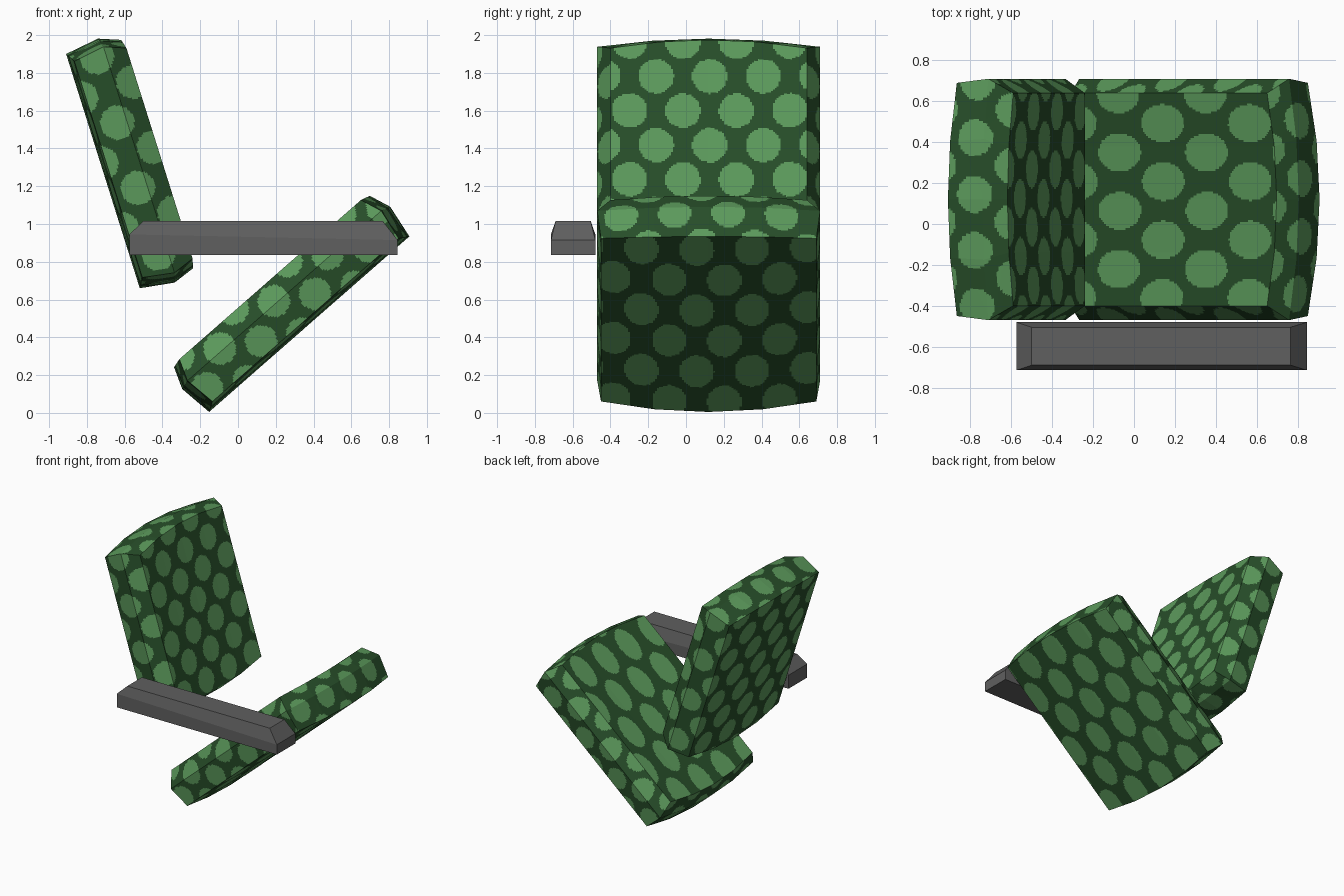
import bpy, bmesh, math
from mathutils import Vector

if "Cube" in bpy.data.objects:
    bpy.data.objects.remove(bpy.data.objects["Cube"])


def material(name, rgb):
    m = bpy.data.materials.new(name)
    m.diffuse_color = (*rgb, 1)
    m.use_nodes = True
    m.node_tree.nodes["Principled BSDF"].inputs["Base Color"].default_value = m.diffuse_color
    return m


DARK = material("dark green fabric", (0.020, 0.075, 0.022))
LIGHT = material("light green dots", (0.105, 0.320, 0.105))
GREY = material("grey armrest", (0.115, 0.115, 0.115))
Y0 = 0.12          # centre line of the cushions


def in_dot(a, b, lattice):
    """True inside a dot of a staggered lattice."""
    a0, b0, da, db, ra, rb = lattice
    near = round((b - b0) / db)
    for k in (near - 1, near, near + 1):
        x = a - a0 - (k % 2) * da / 2
        x -= da * round(x / da)
        y = b - b0 - k * db
        if (x / ra) ** 2 + (y / rb) ** 2 < 1:
            return True
    return False


def cushion(name, origin, along, length, dots):
    """Curved cushion; local axes: u along, v across (world y), n thickness."""
    U = Vector((along[0], 0, along[1])).normalized()
    N = Vector((-U.z, 0, U.x))
    if N.x < 0 and U.x < 0:
        N = -N
    h = length / 2
    # rings: half length, half width, height, edge rise
    rings = [(h, 0.57, 0.0, 0.03), (h + 0.027, 0.59, 0.185, 0.015), (h - 0.016, 0.52, 0.30, 0.014)]

    def ring_point(level, end, f):
        hl, hw, n, rise = rings[level]
        return Vector((h + end * (hl - 0.05 * f * f), Y0 + hw * f, n + rise * f * f))

    bm = bmesh.new()

    def patch(a, b, c, d, n1, n2, kind):
        """Fine grid over quad a-b-c-d, dots marked by position."""
        local = [[a.lerp(b, i / n1).lerp(d.lerp(c, i / n1), j / n2) for j in range(n2 + 1)]
                 for i in range(n1 + 1)]
        vs = [[bm.verts.new(Vector((origin[0], 0, origin[1])) + U * p.x + N * p.z + Vector((0, p.y, 0)))
               for p in row] for row in local]
        for i in range(n1):
            for j in range(n2):
                f = bm.faces.new((vs[i][j], vs[i + 1][j], vs[i + 1][j + 1], vs[i][j + 1]))
                p = (local[i][j] + local[i + 1][j + 1]) / 2
                ab = {"side": (p.x, p.z), "end": (p.y, p.z)}.get(kind, (p.y, p.x))
                f.material_index = int(in_dot(*ab, dots[kind]))

    NU, NV, NK = 130, 26, (16, 11)
    fr = (-1, -0.5, 0, 0.5, 1)
    R = ring_point
    for f0, f1 in zip(fr, fr[1:]):
        for level, kind in ((0, "bottom"), (2, "top")):
            patch(R(level, -1, f0), R(level, 1, f0), R(level, 1, f1), R(level, -1, f1), NU, NV, kind)
        for k in (0, 1):
            for e in (-1, 1):
                patch(R(k, e, f0), R(k, e, f1), R(k + 1, e, f1), R(k + 1, e, f0), NV, NK[k], "end")
    for k in (0, 1):
        for s in (-1, 1):
            patch(R(k, -1, s), R(k, 1, s), R(k + 1, 1, s), R(k + 1, -1, s), NU, NK[k], "side")
    bmesh.ops.remove_doubles(bm, verts=bm.verts, dist=0.0005)
    finish(bm, name, (DARK, LIGHT))


def finish(bm, name, mats):
    bmesh.ops.recalc_face_normals(bm, faces=bm.faces)
    me = bpy.data.meshes.new(name)
    bm.to_mesh(me)
    bm.free()
    for m in mats:
        me.materials.append(m)
    bpy.context.collection.objects.link(bpy.data.objects.new(name, me))


# Seat cushion, tipped up towards +x
end_dots = (-0.06, 0.15, 0.283, 0.19, 0.088, 0.09)
cushion("seat", (-0.153, 0.005), (0.752, 0.659), 1.41, {
    "top": (-0.22, 0.375, 0.285, 0.283, 0.093, 0.138),
    "bottom": (-0.09, 0.08, 0.293, 0.244, 0.091, 0.128),
    "side": (0.074, 0.10, 0.38, 0.115, 0.085, 0.085),
    "end": end_dots})

# Backrest cushion, leaning back
back_dots = (-0.016, 0.508, 0.283, 0.191, 0.093, 0.095)
cushion("backrest", (-0.52, 0.66), (-0.30, 0.954), 1.30, {
    "top": back_dots, "bottom": back_dots,
    "side": (0.509, 0.15, 0.363, 0.145, 0.09, 0.09),
    "end": (0.146, 0.14, 0.275, 0.19, 0.09, 0.09)})

# Armrest: bottom, shoulder and inset top rings
bm = bmesh.new()
levels = [(-0.575, 0.845, -0.715, -0.48, 0.836, 0.836),
          (-0.575, 0.845, -0.715, -0.48, 0.945, 0.915),
          (-0.50, 0.765, -0.69, -0.505, 1.017, 1.017)]
rings = [[bm.verts.new(p) for p in ((x0, y0, za), (x1, y0, zb), (x1, y1, zb), (x0, y1, za))]
         for x0, x1, y0, y1, za, zb in levels]
for lo, hi in zip(rings, rings[1:]):
    for i in range(4):
        j = (i + 1) % 4
        bm.faces.new((lo[i], lo[j], hi[j], hi[i]))
bm.faces.new(rings[0])
bm.faces.new(rings[2])
finish(bm, "armrest", (GREY,))
